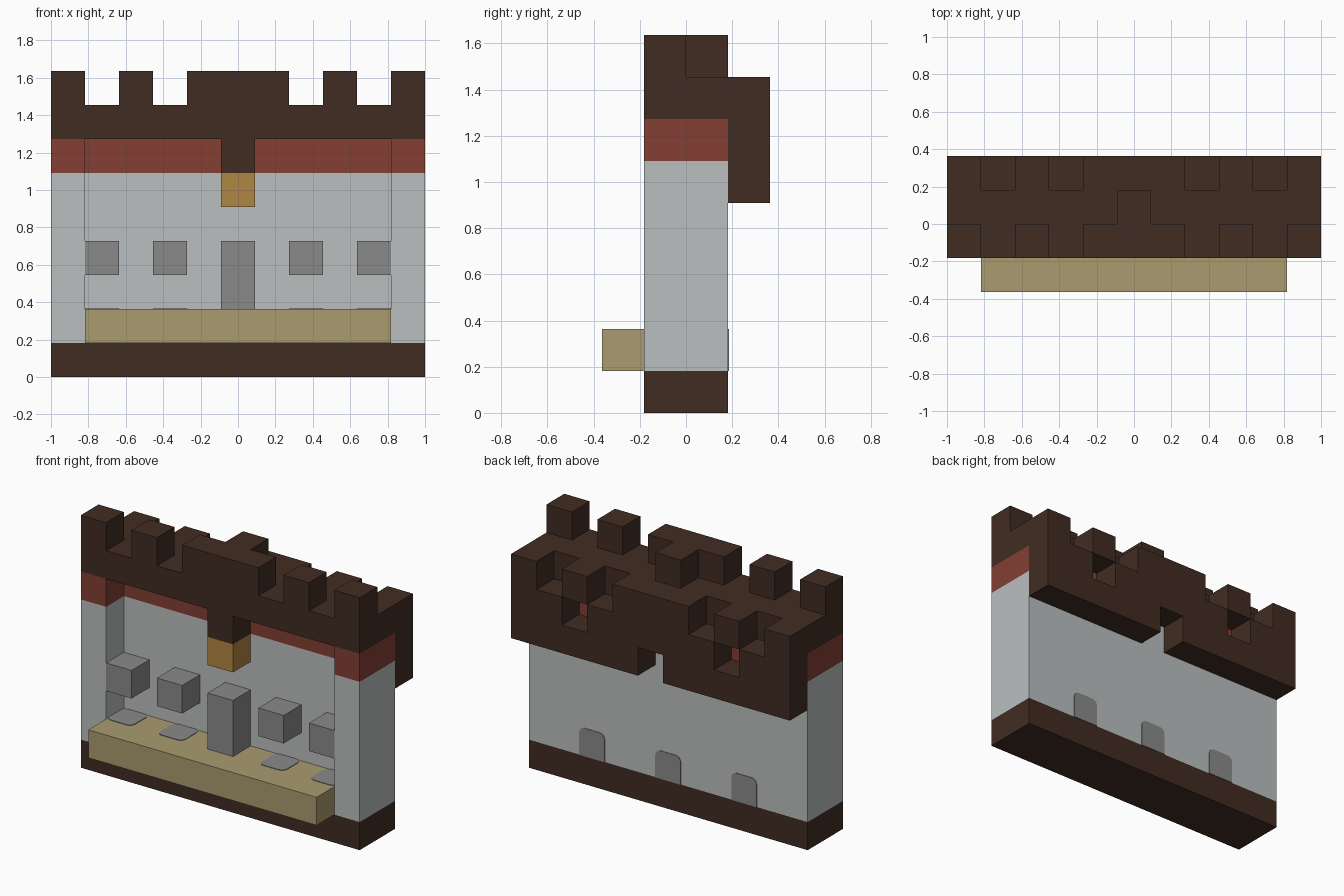
import bpy
import bmesh
from mathutils import Vector

if "Cube" in bpy.data.objects:
    bpy.data.objects.remove(bpy.data.objects["Cube"])

COLS = 11
U = 2 / COLS                         # side of one block
ORIGIN = Vector((-1, -2 * U, 0))     # corner of the block grid


def material(name, *rgb):
    linear = [((c / 255 + 0.055) / 1.055) ** 2.4 for c in rgb] + [1]
    mat = bpy.data.materials.new(name)
    mat.use_nodes = True
    mat.diffuse_color = linear
    bsdf = mat.node_tree.nodes["Principled BSDF"]
    bsdf.inputs["Base Color"].default_value = linear
    bsdf.inputs["Roughness"].default_value = 1
    return mat


brown = material("dark brown", 65, 44, 34)
red = material("brick red", 131, 63, 52)
white = material("pale grey", 187, 191, 191)
grey = material("mid grey", 138, 138, 138)
tan = material("sand", 170, 156, 111)
gold = material("ochre", 176, 134, 68)


def add_box(bm, lo, hi):
    """Add a box between two grid corners, measured in blocks."""
    lo, hi = Vector(lo), Vector(hi)
    verts = bmesh.ops.create_cube(bm, size=1)["verts"]
    for v in verts:
        v.co = ORIGIN + U * ((lo + hi) / 2 + v.co * (hi - lo))


def finish(name, mat, bm):
    mesh = bpy.data.meshes.new(name)
    bm.to_mesh(mesh)
    bm.free()
    mesh.materials.append(mat)
    obj = bpy.data.objects.new(name, mesh)
    bpy.context.collection.objects.link(obj)
    return obj


def part(name, mat, *boxes):
    bm = bmesh.new()
    for lo, hi in boxes:
        add_box(bm, lo, hi)
    return finish(name, mat, bm)


def rows(name, mat, layer, bottom, *patterns):
    """Stack rows of blocks upwards; each # is a block, each dot a gap."""
    bm = bmesh.new()
    for k, pattern in enumerate(patterns, bottom):
        x = 0
        for run in pattern.split("."):
            if run:
                add_box(bm, (x, layer, k), (x + len(run), layer + 1, k + 1))
            x += len(run) + 1
    return finish(name, mat, bm)


def patch(name, col, layer, level, axis, side):
    """Thin rounded plate on one face of a block."""
    lo, hi = [col, layer, level], [col + 1, layer + 1, level + 1]
    lo[axis] = hi[axis] = side
    hi[axis] += 0.02
    bm = bmesh.new()
    add_box(bm, lo, hi)
    corners = []
    for e in bm.edges:
        d = e.verts[1].co - e.verts[0].co
        on_top = max(v.co.z for v in e.verts) > ORIGIN.z + U * (level + 0.5)
        if abs(d[axis]) > d.length * 0.9 and on_top:
            corners.append(e)
    bmesh.ops.bevel(bm, geom=corners, offset=U * 0.2, segments=4,
                    profile=0.5, affect='EDGES')
    return finish(name, grey, bm)


# Base and walls
part("base", brown, ((0, 1, 0), (COLS, 3, 1)))
part("rear_wall", white, ((0, 2, 1), (COLS, 3, 6)))
part("rear_band", red, ((0, 2, 6), (COLS, 3, 7)))
for side, x in (("right", 0), ("left", COLS - 1)):
    part(side + "_pillar", white, ((x, 1, 1), (x + 1, 2, 6)))
    part(side + "_pillar_band", red, ((x, 1, 6), (x + 1, 2, 7)))

# Roof slab, front battlements and rear overhang
part("roof", brown, ((0, 1, 7), (COLS, 3, 8)))
rows("battlements", brown, 1, 8, "#.#.###.#.#")
rows("roof_block", brown, 2, 8, ".....#.....")
rows("rear_overhang", brown, 3, 5,
     "#####.#####",
     "##.#####.##",
     "#.#.###.#.#")

# Hanging keystone in the front recess
rows("keystone", brown, 1, 6, ".....#.....")
rows("keystone_tip", gold, 1, 5, ".....#.....")

# Front ledge with the blocks standing above it
part("ledge", tan, ((1, 0, 1), (COLS - 1, 2, 2)))
rows("recess_blocks", grey, 1, 2,
     ".....#.....",
     ".#.#.#.#.#.")

# Grey patches on the ledge and on the back of the wall
for col in (1, 3, 7, 9):
    patch("ledge_patch", col, 1, 1, 2, 2)
for col in (2, 5, 8):
    patch("rear_patch", col, 2, 1, 1, 3)
